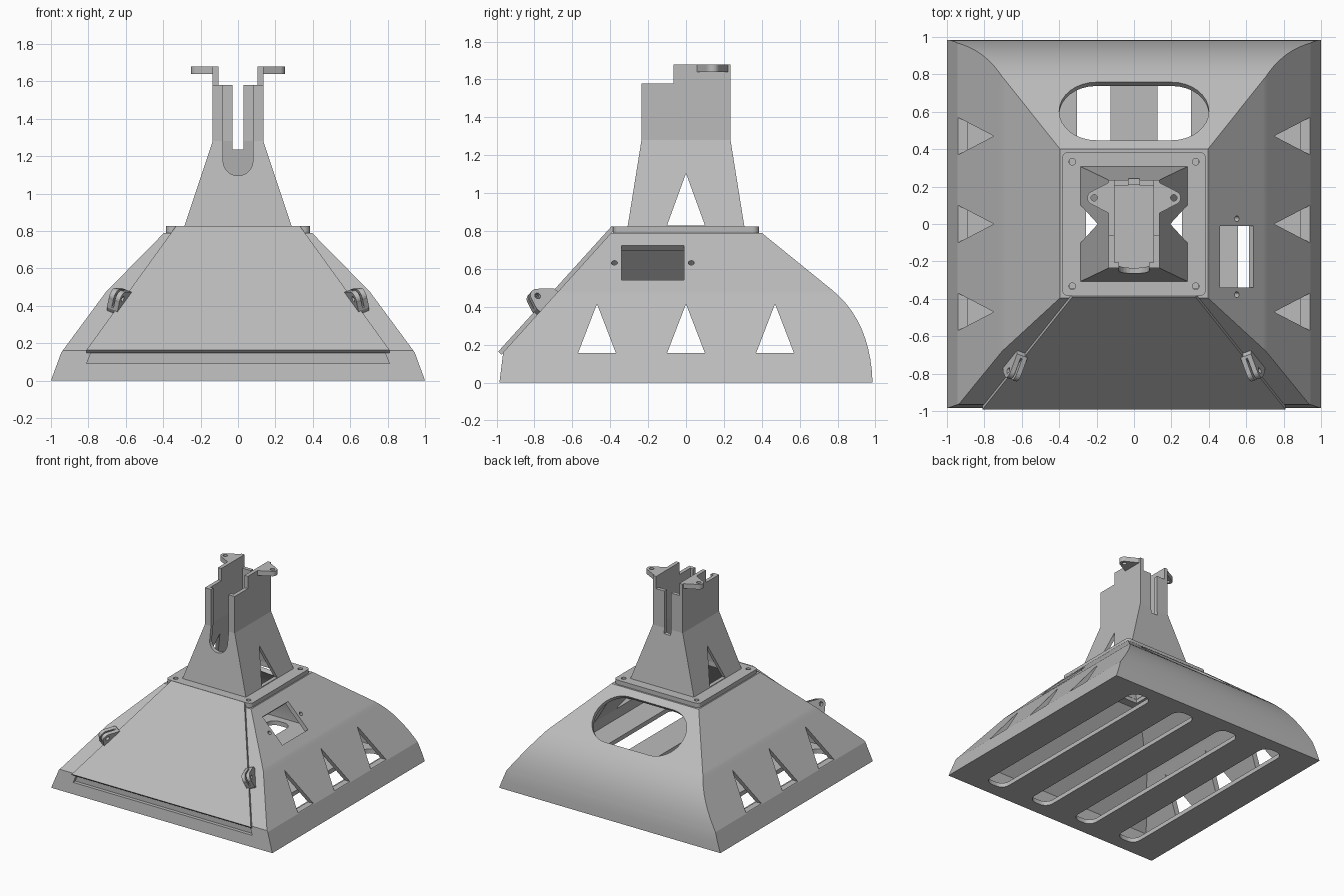
import bpy, bmesh, math
from mathutils import Matrix, Vector

cube = bpy.data.objects.get("Cube")
if cube:
    bpy.data.objects.remove(cube)

GREY = (0.5, 0.5, 0.5, 1)
grey = bpy.data.materials.new("plain grey")
grey.use_nodes = True
grey.diffuse_color = GREY
grey.node_tree.nodes["Principled BSDF"].inputs["Base Color"].default_value = GREY


# ---------- helpers ----------
def frame(origin, u, v):
    u, v = Vector(u).normalized(), Vector(v).normalized()
    m = Matrix((u, v, u.cross(v))).transposed().to_4x4()
    m.translation = Vector(origin)
    return m


def loft(name, rings):
    """Skin a stack of equal-sized point rings and cap both ends."""
    bm = bmesh.new()
    rows = [[bm.verts.new(p) for p in ring] for ring in rings]
    n = len(rows[0])
    for a, b in zip(rows, rows[1:]):
        for i in range(n):
            j = (i + 1) % n
            bm.faces.new((a[i], a[j], b[j], b[i]))
    bm.faces.new(rows[0][::-1])
    bm.faces.new(rows[-1])
    bmesh.ops.recalc_face_normals(bm, faces=bm.faces)
    mesh = bpy.data.meshes.new(name)
    bm.to_mesh(mesh)
    bm.free()
    mesh.materials.append(grey)
    obj = bpy.data.objects.new(name, mesh)
    bpy.context.collection.objects.link(obj)
    return obj


def prism(name, outline, low, high, m):
    """Extrude a flat outline along the frame's normal."""
    return loft(name, [[m @ Vector((x, y, h)) for x, y in outline] for h in (low, high)])


def rounded(w, h, r, cx=0, cy=0, n=8):
    pts = []
    for q, (sx, sy) in enumerate(((1, 1), (-1, 1), (-1, -1), (1, -1))):
        for i in range(n + 1):
            a = (q + i / n) * math.pi / 2
            pts.append((cx + sx * (w / 2 - r) + r * math.cos(a),
                        cy + sy * (h / 2 - r) + r * math.sin(a)))
    # straight-sided duplicates appear when the ends are full half circles
    return [p for i, p in enumerate(pts) if math.dist(p, pts[i - 1]) > 1e-5]


def circle(r, cx=0, cy=0):
    return rounded(2 * r, 2 * r, r, cx, cy, 5)


def rect(x0, x1, y0, y1):
    return [(x0, y0), (x1, y0), (x1, y1), (x0, y1)]


def cut(obj, *cutters):
    bpy.context.view_layer.objects.active = obj
    for c in cutters:
        mod = obj.modifiers.new("cut", "BOOLEAN")
        mod.operation, mod.solver, mod.object = "DIFFERENCE", "EXACT", c
        bpy.ops.object.modifier_apply(modifier=mod.name)
        bpy.data.objects.remove(c)


def lerp(profile, z):
    for (z0, a), (z1, b) in zip(profile, profile[1:]):
        if z <= z1:
            break
    return a + (b - a) * (z - z0) / (z1 - z0)


FLAT = frame((0, 0, 0), (1, 0, 0), (0, 1, 0))
SIDE = frame((0, 0, 0), (0, 1, 0), (0, 0, 1))      # normal +x
FRONT = frame((0, 0, 0), (1, 0, 0), (0, 0, 1))     # normal -y

# ---------- hollow base shell ----------
TOP = 0.79
side_x = [(0, 1), (0.15, 0.945), (0.475, 0.705), (TOP, 0.395)]
front_y = [(0, -0.985), (0.16, -0.965), (TOP, -0.395)]
back_y = []
for i in range(11):
    t = i / 10
    s = 1 - t
    back_y.append((2 * s * t * 0.325 + t * t * 0.49,
                   s * s * 0.985 + 2 * s * t * 0.975 + t * t * 0.77))
back_y.append((TOP, 0.4))


def shell_ring(z, inset=0):
    x = lerp(side_x, z) - inset
    a, b = lerp(front_y, z) + inset, lerp(back_y, z) - inset
    return [(-x, a, z), (x, a, z), (x, b, z), (-x, b, z)]


levels = sorted({z for z, _ in side_x + front_y + back_y})
base = loft("base_shell", [shell_ring(z) for z in levels])
inner = [0.035] + [z for z in levels if 0.04 < z < TOP]
cavity = [shell_ring(z, 0.05) for z in inner] + [shell_ring(TOP, 0.05)]
cavity.append([(x, y, 0.9) for x, y, _ in cavity[-1]])
cut(base, loft("cavity", cavity))

# triangular side vents, through both walls
cut(base, *[prism("vent", [(y - 0.1, 0.155), (y + 0.1, 0.155), (y, 0.415)], -1.2, 1.2, SIDE)
            for y in (-0.47, 0, 0.47)])
# floor slots
cut(base, *[prism("slot", rounded(0.18, 1.75, 0.07, x), -0.1, 0.1, FLAT)
            for x in (-0.645, -0.215, 0.215, 0.645)])
# rounded opening in the back slope
slope = frame((0, 0.605, 0.628), (-1, 0, 0), (0, -0.37, 0.3))
cut(base, prism("back_hole", rounded(0.8, 0.4, 0.199), -0.15, 0.15, slope))
# side window with two screw holes
window = frame((0.55, -0.175, 0.632), (0, 1, 0), (-1, 0, 1))
cut(base, prism("window", rect(-0.165, 0.165, -0.128, 0.128), -0.1, 0.1, window),
    *[prism("screw", circle(0.016, s * 0.203), -0.1, 0.1, window) for s in (-1, 1)])
# finger groove below the front door
cut(base, prism("groove", [(-0.81, 0.09), (0.81, 0.09), (0.78, 0.165), (-0.78, 0.165)],
                0.945, 1.1, FRONT))

# ---------- front door and its two lugs ----------
door_frame = frame((0, -0.965, 0.16), (1, 0, 0), (0, 0.57, 0.63))
prism("front_door", [(-0.81, -0.015), (0.81, -0.015), (0.33, 0.88), (-0.33, 0.88)],
      -0.003, 0.022, door_frame)

normal = door_frame.to_3x3().col[2]
for side, name in ((1, "left"), (-1, "right")):
    along = Vector((-side * 0.48, 0.595, 0.66))
    lug_frame = frame(door_frame @ Vector((side * 0.635, 0.345, 0.015)), along, normal)
    outline = [(0.08, -0.02), (0.08, 0.01)]
    for i in range(9):
        a = math.radians(50 + i * 15)
        outline.append((-0.02 + 0.04 * math.cos(a), 0.05 + 0.04 * math.sin(a)))
    outline += [(-0.08, 0.01), (-0.08, -0.02)]
    lug = prism(name + "_door_lug", outline, -0.032, 0.032, lug_frame)
    cut(lug, prism("pin_hole", circle(0.016, -0.02, 0.05), -0.1, 0.1, lug_frame),
        prism("gap", rect(-0.2, 0.2, 0.02, 0.2), -0.005, 0.005, lug_frame))

# ---------- flange plate ----------
flange = prism("flange_plate", rounded(0.77, 0.77, 0.035), TOP - 0.005, 0.825, FLAT)
cut(flange, prism("opening", rect(-0.26, 0.26, -0.28, 0.28), 0, 2, FLAT),
    *[prism("bolt", circle(0.018, x, y), 0, 2, FLAT)
      for x in (-0.33, 0.33) for y in (-0.333, 0.333)])


# ---------- hollow tower ----------
def tower_rings(inset, low, high):
    sizes = ((low, 0.287, 0.308), (0.825, 0.287, 0.308), (1.28, 0.135, 0.235), (high, 0.135, 0.235))
    return [[(x, y, z) for x, y in rect(inset - a, a - inset, inset - b, b - inset)]
            for z, a, b in sizes]


tower = loft("tower", tower_rings(0, 0.815, 1.68))
u_slot = [(0.08, 1.9), (-0.08, 1.9)]
u_slot += [(-0.08 * math.cos(i * math.pi / 12), 1.175 - 0.08 * math.sin(i * math.pi / 12))
           for i in range(13)]
cut(tower,
    loft("hollow", tower_rings(0.03, 0.7, 1.9)),
    prism("front_step", rect(-0.3, 0.3, 1.58, 1.9), 0.065, 0.5, FRONT),
    prism("back_step", rect(-0.105, 0.105, 1.58, 1.9), -0.5, 0.1, FRONT),
    prism("front_slot", u_slot, 0, 0.5, FRONT),
    prism("back_slot", rect(-0.03, 0.03, 1.235, 1.9), -0.5, 0, FRONT),
    prism("side_vent", [(-0.1, 0.83), (0.1, 0.83), (0, 1.105)], -0.5, 0.5, SIDE))

# ---------- mounting ears on the tower top ----------
for side, name in ((1, "left"), (-1, "right")):
    outline = [(side * 0.108, 0.222), (side * 0.108, 0.058), (side * 0.135, 0.058)]
    for i in range(9):
        a = math.radians(-60 + i * 15)
        outline.append((side * (0.213 + 0.037 * math.cos(a)), 0.14 + 0.037 * math.sin(a)))
    outline.append((side * 0.135, 0.222))
    ear = prism(name + "_ear", outline, 1.64, 1.68, FLAT)
    cut(ear, prism("ear_hole", circle(0.017, side * 0.213, 0.14), 1, 2, FLAT))

# smooth only the gently curved back of the base
bpy.ops.object.select_all(action="DESELECT")
base.select_set(True)
bpy.context.view_layer.objects.active = base
bpy.ops.object.shade_smooth_by_angle(angle=math.radians(12))
